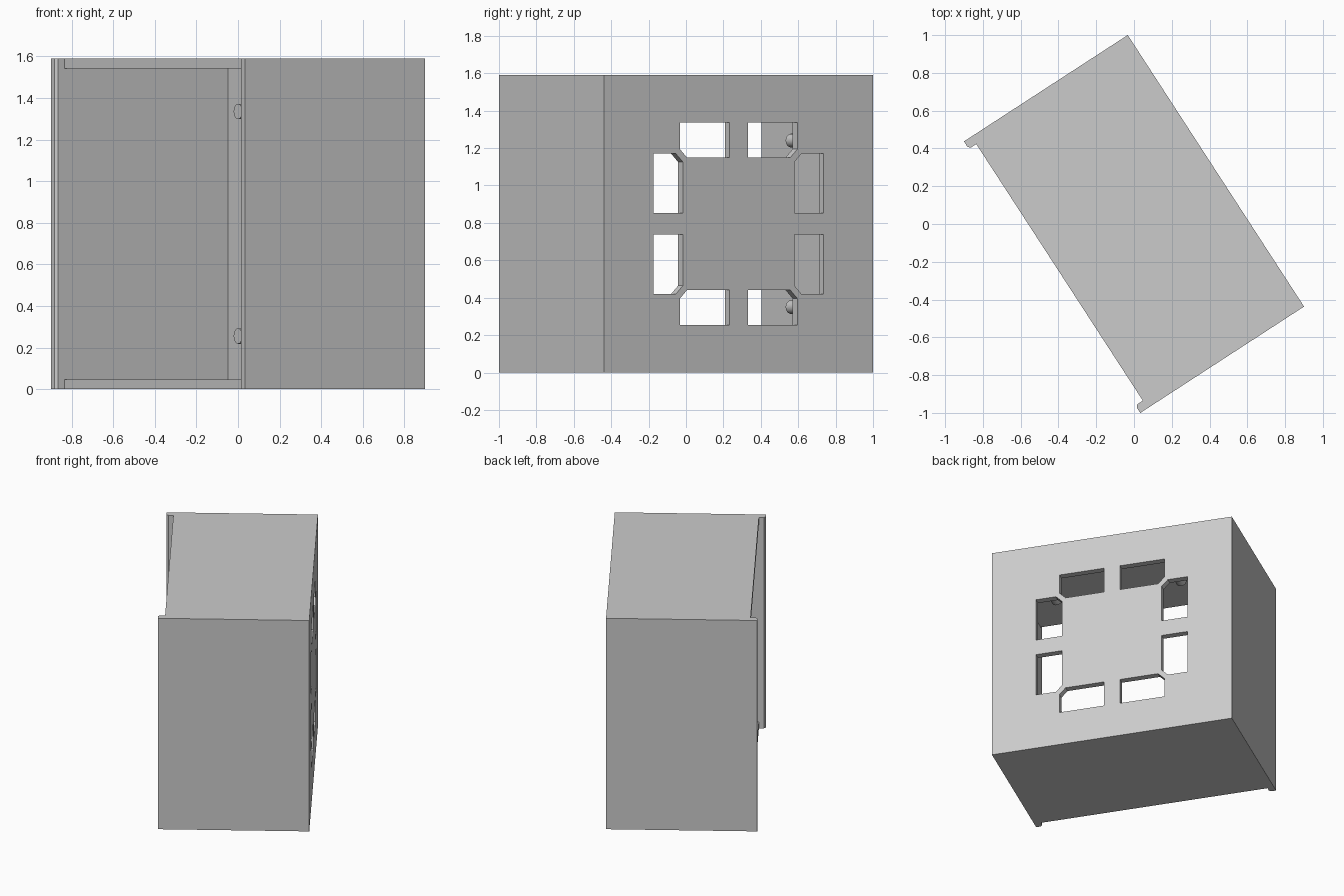
import bpy, bmesh
from math import radians
from mathutils import Matrix

if "Cube" in bpy.data.objects:
    bpy.data.objects.remove(bpy.data.objects["Cube"], do_unlink=True)

TURN = Matrix.Rotation(radians(-57), 4, 'Z')
L, W, H, T = 0.857, 0.517, 1.59, 0.047   # half length, half width, height, wall
MID = H / 2
LIP = W - T                              # depth where roof and floor begin

grey = bpy.data.materials.new("grey_plastic")
grey.use_nodes = True
grey.diffuse_color = (0.6, 0.6, 0.6, 1)
grey.node_tree.nodes["Principled BSDF"].inputs["Base Color"].default_value = (0.6, 0.6, 0.6, 1)


def add_prism(bm, points, offset):
    """Extrude a closed 3D outline along offset."""
    bottom = bm.faces.new([bm.verts.new(p) for p in points])
    moved = bmesh.ops.extrude_face_region(bm, geom=[bottom], use_keep_orig=True)
    verts = [g for g in moved["geom"] if isinstance(g, bmesh.types.BMVert)]
    bmesh.ops.translate(bm, verts=verts, vec=offset)


def finish(name, bm):
    bmesh.ops.recalc_face_normals(bm, faces=bm.faces)
    mesh = bpy.data.meshes.new(name)
    bm.to_mesh(mesh)
    bm.free()
    mesh.transform(TURN)
    mesh.materials.append(grey)
    ob = bpy.data.objects.new(name, mesh)
    bpy.context.collection.objects.link(ob)
    return ob


def cut(target, cutter):
    cutter.hide_render = True
    mod = target.modifiers.new("cut", 'BOOLEAN')
    mod.operation, mod.solver, mod.object = 'DIFFERENCE', 'EXACT', cutter
    bpy.context.view_layer.objects.active = target
    bpy.ops.object.modifier_apply(modifier=mod.name)
    bpy.data.objects.remove(cutter, do_unlink=True)


# Housing: plan outline with a bevelled lip at the front of each end wall
half = [(L, W), (L, -W), (L - 0.034, -W), (L - T, -W + 0.012), (L - T, -LIP)]
plan = half + [(-x, y) for x, y in reversed(half)]
bm = bmesh.new()
add_prism(bm, [(x, y, 0) for x, y in plan], (0, 0, H))
housing = finish("housing", bm)

# Hollow inside, open at the front
bm = bmesh.new()
a = L - T
add_prism(bm, [(-a, -0.7, T), (a, -0.7, T), (a, LIP, T), (-a, LIP, T)], (0, 0, H - 2 * T))
cut(housing, finish("cavity_cutter", bm))

# Ring of eight openings in the back wall, each with one clipped corner
slot = [(0.058, 0.355), (0.33, 0.355), (0.375, 0.4), (0.375, 0.542), (0.058, 0.542)]
bm = bmesh.new()
for sx in (-1, 1):
    for sz in (-1, 1):
        for outline in (slot, [(v, u) for u, v in slot]):
            add_prism(bm, [(sx * u, LIP - 0.1, MID + sz * v) for u, v in outline], (0, 0.3, 0))
cut(housing, finish("opening_cutter", bm))

# Pairs of round pegs on the inside of the back wall, along the diagonals
PEG = 0.12
for side, sx in (("right", -1), ("left", 1)):
    for level, sz in (("lower", -1), ("upper", 1)):
        for row, d in (("inner", 0.445), ("outer", 0.54)):
            bm = bmesh.new()
            place = Matrix.Translation((sx * d, LIP - PEG / 2, MID + sz * d))
            bmesh.ops.create_cone(bm, cap_ends=True, segments=32, radius1=0.037, radius2=0.037,
                                  depth=PEG, matrix=place @ Matrix.Rotation(radians(90), 4, 'X'))
            peg = finish(f"{row}_peg_{level}_{side}", bm)
            bpy.ops.object.select_all(action='DESELECT')
            peg.select_set(True)
            bpy.context.view_layer.objects.active = peg
            bpy.ops.object.shade_smooth_by_angle(angle=radians(30))
